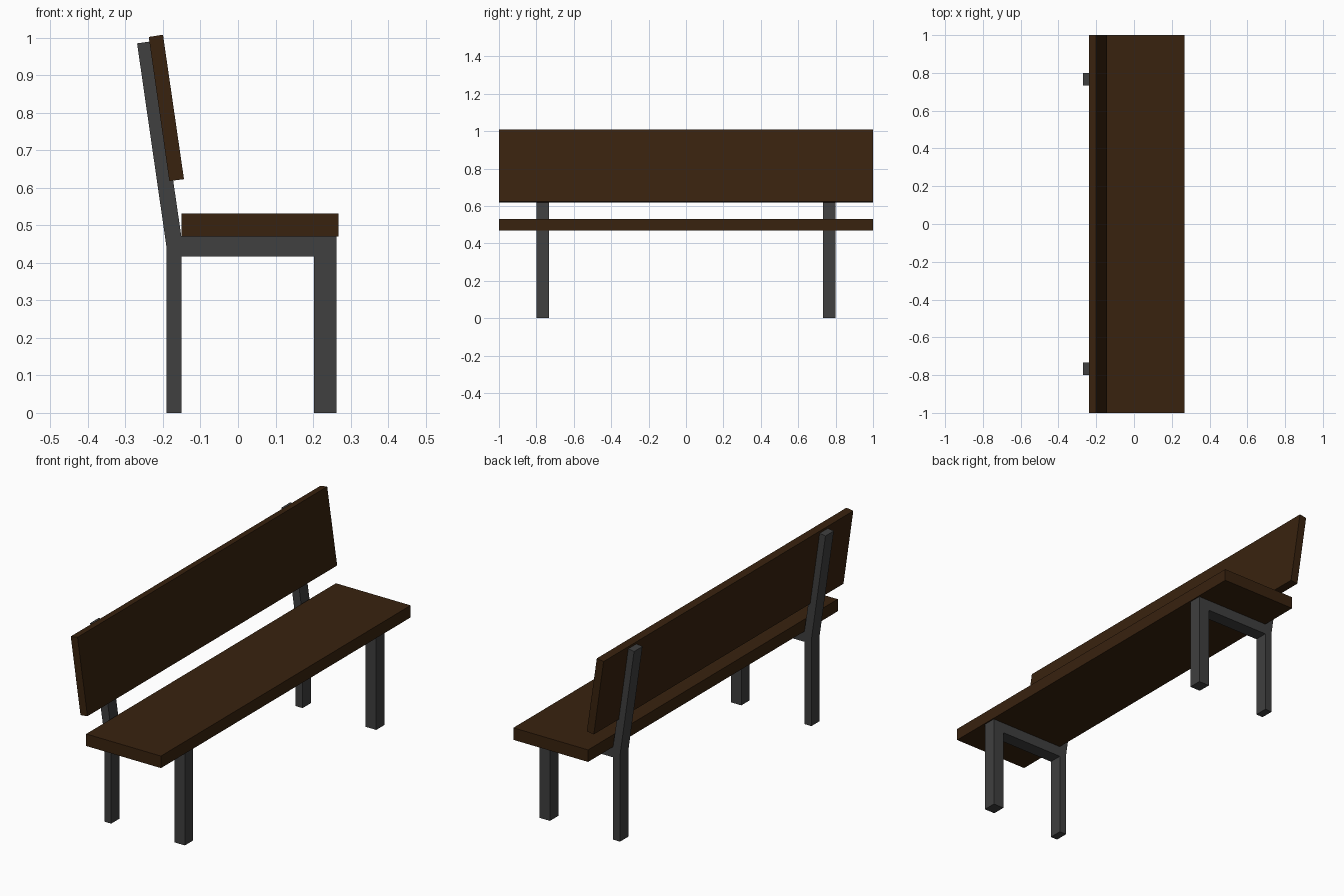
import bpy
import bmesh

if "Cube" in bpy.data.objects:
    bpy.data.objects.remove(bpy.data.objects["Cube"])


def material(name, rgb):
    m = bpy.data.materials.new(name)
    m.diffuse_color = (*rgb, 1.0)
    m.use_nodes = True
    m.node_tree.nodes["Principled BSDF"].inputs["Base Color"].default_value = m.diffuse_color
    return m


wood = material("dark wood", (0.040, 0.016, 0.0045))
metal = material("dark grey metal", (0.050, 0.050, 0.050))


def extrude_profile(name, profile, y0, y1, mat):
    """Extrude a side profile of (x, z) points from y0 to y1."""
    bm = bmesh.new()
    face = bm.faces.new([bm.verts.new((x, y0, z)) for x, z in profile])
    ext = bmesh.ops.extrude_face_region(bm, geom=[face])
    verts = [g for g in ext["geom"] if isinstance(g, bmesh.types.BMVert)]
    bmesh.ops.translate(bm, verts=verts, vec=(0, y1 - y0, 0))
    bmesh.ops.recalc_face_normals(bm, faces=bm.faces)
    mesh = bpy.data.meshes.new(name)
    bm.to_mesh(mesh)
    bm.free()
    mesh.materials.append(mat)
    obj = bpy.data.objects.new(name, mesh)
    bpy.context.collection.objects.link(obj)
    return obj


# Seat plank
seat = [(-0.151, 0.470), (0.268, 0.470), (0.268, 0.531), (-0.151, 0.531)]
extrude_profile("seat", seat, -1.0, 1.0, wood)

# Leaning backrest plank
backrest = [(-0.183, 0.618), (-0.144, 0.623), (-0.200, 1.008), (-0.238, 1.002)]
extrude_profile("backrest", backrest, -1.0, 1.0, wood)

# Side frames: back leg, seat rail, front leg and leaning post in one outline
frame = [(-0.190, 0.0), (-0.151, 0.0), (-0.151, 0.417), (0.203, 0.417),
         (0.203, 0.0), (0.262, 0.0), (0.262, 0.470), (-0.151, 0.470),
         (-0.227, 0.991), (-0.269, 0.985), (-0.190, 0.438)]
for side, y0 in (("left", -0.80), ("right", 0.733)):
    extrude_profile(side + "_frame", frame, y0, y0 + 0.067, metal)
